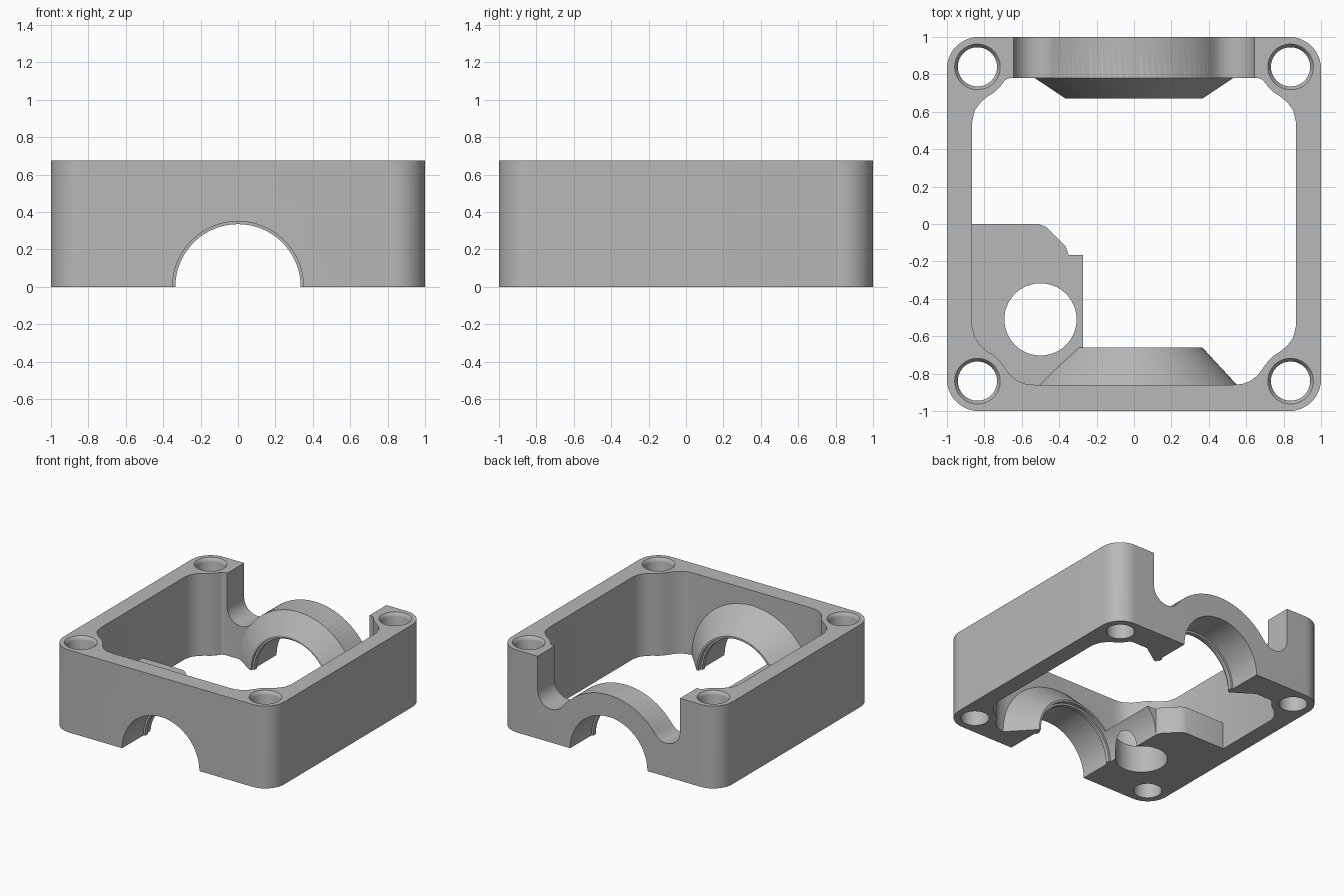
import bpy, bmesh, math

cube = bpy.data.objects.get("Cube")
if cube:
    bpy.data.objects.remove(cube, do_unlink=True)

HEIGHT = 0.675
PLATE_TOP = 0.22
HUMP = 0.53      # outer radius of the arched bearing seats
BORE = 0.35

metal = bpy.data.materials.new("plain grey")
metal.use_nodes = True
grey = (0.48, 0.48, 0.48, 1)
metal.diffuse_color = grey
metal.node_tree.nodes["Principled BSDF"].inputs["Base Color"].default_value = grey


def solid(name, rings):
    """Closed solid lofted through rings of equal point count."""
    bm = bmesh.new()
    loops = [[bm.verts.new(p) for p in ring] for ring in rings]
    n = len(loops[0])
    for a, b in zip(loops, loops[1:]):
        for i in range(n):
            j = (i + 1) % n
            bm.faces.new((a[i], a[j], b[j], b[i]))
    bm.faces.new(loops[0])
    bm.faces.new(loops[-1])
    bmesh.ops.recalc_face_normals(bm, faces=bm.faces)
    mesh = bpy.data.meshes.new(name)
    bm.to_mesh(mesh)
    bm.free()
    mesh.materials.append(metal)
    ob = bpy.data.objects.new(name, mesh)
    bpy.context.collection.objects.link(ob)
    return ob


def arc(cx, cy, r, start, end, steps):
    angles = [math.radians(start + (end - start) * i / steps) for i in range(steps + 1)]
    return [(cx + r * math.cos(a), cy + r * math.sin(a)) for a in angles]


def circle(cx, cy, r, n=64):
    return arc(cx, cy, r, 0, 360, n)[:-1]


def prism(name, outline, z0, z1):
    return solid(name, [[(x, y, z) for x, y in outline] for z in (z0, z1)])


def lathe(name, profile):
    """Turned solid about the y axis from (y, radius) pairs."""
    return solid(name, [[(x, y, z) for x, z in circle(0, 0, r, 96)] for y, r in profile])


def combine(target, tool, operation):
    tool.hide_render = True
    mod = target.modifiers.new(operation, "BOOLEAN")
    mod.operation = operation
    mod.solver = "EXACT"
    mod.object = tool
    bpy.context.view_layer.objects.active = target
    bpy.ops.object.modifier_apply(modifier=mod.name)
    bpy.data.objects.remove(tool, do_unlink=True)


# Rounded square outer block
outline = []
for k, (sx, sy) in enumerate([(1, 1), (-1, 1), (-1, -1), (1, -1)]):
    outline += arc(sx * 0.83, sy * 0.83, 0.17, 90 * k, 90 * k + 90, 12)
housing = prism("housing", outline, -0.1, HEIGHT)

# Cavity that curves around the screw bosses; thicker wall at the back
corner = [(0.865, 0.55), (0.85, 0.61), (0.82, 0.65), (0.785, 0.68), (0.745, 0.705),
          (0.715, 0.735), (0.69, 0.77), (0.66, 0.81), (0.62, 0.84), (0.58, 0.855), (0.53, 0.86)]
back = [p for p in corner if p[1] < 0.78] + [(0.665, 0.78)]
front = [(x, -y) for x, y in corner]
cavity = back + [(-x, y) for x, y in reversed(back)]
cavity += [(-x, y) for x, y in front] + front[::-1]
combine(housing, prism("cavity", cavity, -0.3, 1), "DIFFERENCE")

# Notch in the back wall, dipping around the arched hump
fillet = 0.125
cx = 0.645 - fillet
cz = math.sqrt((HUMP + fillet) ** 2 - cx ** 2)
lean = math.degrees(math.atan2(cz, cx))
side = [(0.645, 0.9)] + arc(cx, cz, fillet, 0, lean - 180, 16)
hump = arc(0, 0, HUMP, lean, 180 - lean, 32)[1:-1]
notch = side + hump + [(-x, z) for x, z in reversed(side)]
combine(housing, solid("notch", [[(x, y, z) for x, z in notch] for y in (0.7, 1.2)]), "DIFFERENCE")

# Corner mounting plate
plate = [(-0.9, -0.9), (-0.27, -0.9), (-0.27, -0.165), (-0.35, -0.165), (-0.365, -0.12),
         (-0.47, -0.015), (-0.51, 0), (-0.9, 0)]
combine(housing, prism("mounting_plate", plate, -0.1, PLATE_TOP), "UNION")

# Tapered bearing seats on the front and back walls
combine(housing, lathe("front_seat", [(-0.92, 0.5), (-0.86, 0.55), (-0.66, 0.365)]), "UNION")
combine(housing, lathe("back_seat", [(0.67, 0.365), (0.78, HUMP), (0.84, 0.5)]), "UNION")

# Shaft bore with a thin retaining lip near each inner end
half = [(1.2, BORE), (0.725, BORE), (0.724, 0.335), (0.69, 0.335), (0.689, BORE)]
bore = [(-y, r) for y, r in half] + half[::-1]
combine(housing, lathe("shaft_bore", bore), "DIFFERENCE")

# Plate hole and four screw holes with eased tops
combine(housing, prism("plate_hole", circle(-0.5, -0.51, 0.193), -0.3, 0.4), "DIFFERENCE")
for sx in (-1, 1):
    for sy in (-1, 1):
        rings = []
        for z, r in [(-0.3, 0.105), (0.645, 0.105), (0.66, 0.109), (HEIGHT, 0.122), (0.8, 0.122)]:
            rings.append([(x, y, z) for x, y in circle(sx * 0.837, sy * 0.84, r, 48)])
        combine(housing, solid("screw_hole", rings), "DIFFERENCE")

# Flat split plane at the bottom
square = [(-2, -2), (2, -2), (2, 2), (-2, 2)]
combine(housing, prism("split_plane", square, -2, 0), "DIFFERENCE")

bpy.ops.object.select_all(action="DESELECT")
housing.select_set(True)
bpy.context.view_layer.objects.active = housing
bpy.ops.object.shade_smooth_by_angle(angle=math.radians(28))
